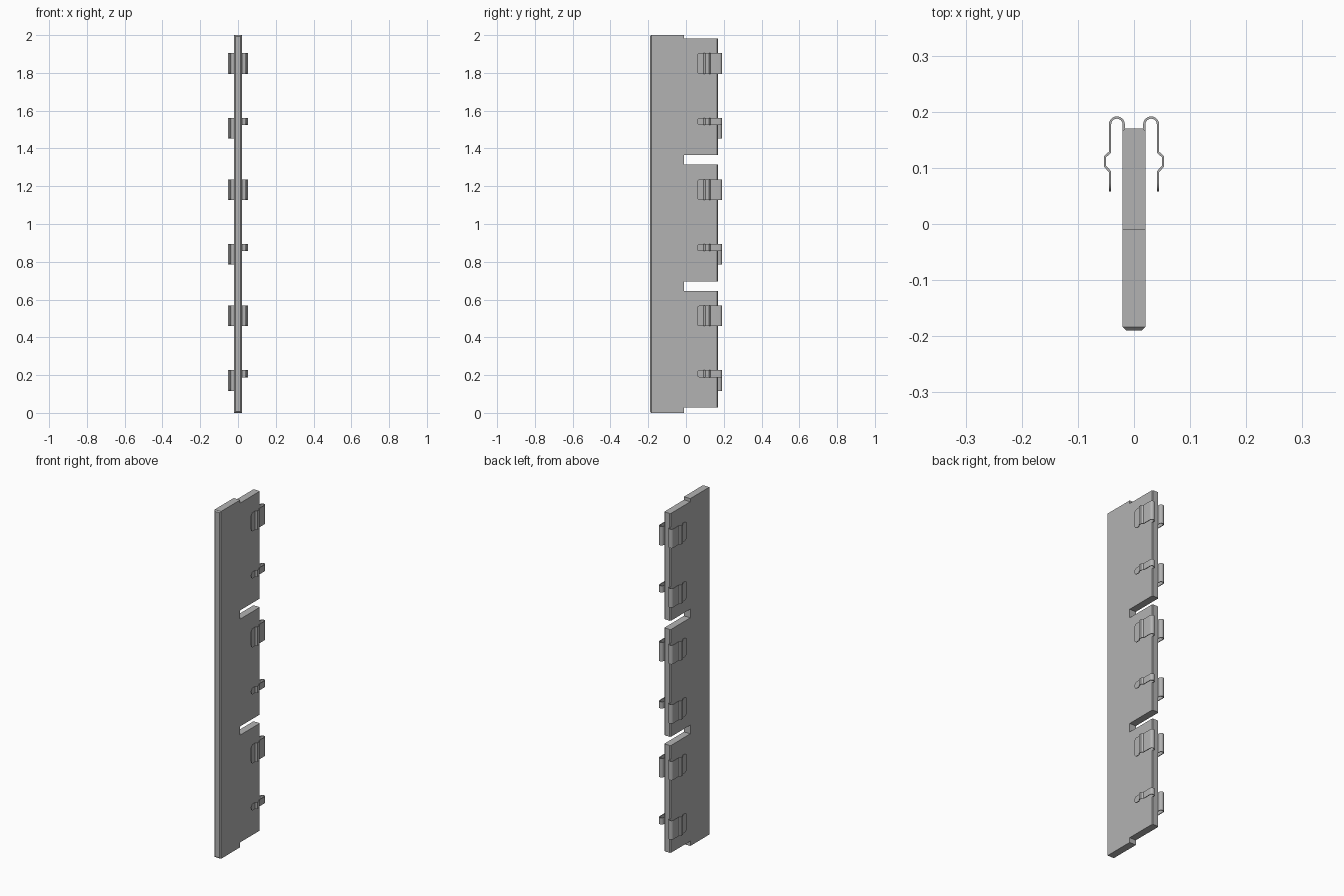
import bpy, bmesh, math
from mathutils import Vector

if "Cube" in bpy.data.objects:
    bpy.data.objects.remove(bpy.data.objects["Cube"])

grey = bpy.data.materials.new("plain grey")
grey.diffuse_color = (0.45, 0.45, 0.45, 1)
grey.use_nodes = True
grey.node_tree.nodes["Principled BSDF"].inputs["Base Color"].default_value = grey.diffuse_color

HALF_W = 0.0205
PERIOD = 0.668


def finish(name, bm, smooth=False):
    bmesh.ops.recalc_face_normals(bm, faces=bm.faces)
    me = bpy.data.meshes.new(name)
    bm.to_mesh(me)
    bm.free()
    me.materials.append(grey)
    ob = bpy.data.objects.new(name, me)
    bpy.context.collection.objects.link(ob)
    if smooth:
        bpy.ops.object.select_all(action='DESELECT')
        ob.select_set(True)
        bpy.context.view_layer.objects.active = ob
        bpy.ops.object.shade_smooth_by_angle(angle=math.radians(30))
    return ob


def extrude(points, offset):
    bm = bmesh.new()
    face = bm.faces.new([bm.verts.new(p) for p in points])
    ext = bmesh.ops.extrude_face_region(bm, geom=[face])
    moved = [g for g in ext["geom"] if isinstance(g, bmesh.types.BMVert)]
    bmesh.ops.translate(bm, verts=moved, vec=offset)
    return bm


# Flat blade: side outline with three tabs separated by notches
outline = [(-0.19, 0), (-0.01, 0)]
for i in range(3):
    low = 0.028 + i * PERIOD
    outline += [(-0.01, low), (0.17, low), (0.17, low + 0.618), (-0.01, low + 0.618)]
outline += [(-0.01, 2), (-0.19, 2)]
bm = extrude([(-HALF_W, y, z) for y, z in outline], (2 * HALF_W, 0, 0))

# Chamfers: all round the front face, vertical edges only on the tab backs
front = [e for e in bm.edges if all(v.co.y < -0.18 for v in e.verts)]
back = [e for e in bm.edges if all(v.co.y > 0.16 for v in e.verts)
        and abs(e.verts[0].co.z - e.verts[1].co.z) > 0.1]
bmesh.ops.bevel(bm, geom=front, offset=0.0065, segments=1, affect='EDGES')
bmesh.ops.bevel(bm, geom=back, offset=0.005, segments=1, affect='EDGES')
finish("blade", bm)


# Spring clip: bent strip, centre line seen from above
arc = [(0.0305 + 0.0122 * math.cos(a), 0.1775 + 0.0122 * math.sin(a))
       for a in (math.pi * (1 - k / 12) for k in range(13))]
path = [Vector(p) for p in [(0.0183, 0.163)] + arc + [
    (0.0427, 0.128), (0.0515, 0.120), (0.0515, 0.103), (0.0427, 0.093), (0.0427, 0.0575)]]


def offset_path(dist):
    result = []
    for i, p in enumerate(path):
        a = (p - path[i - 1]).normalized() if i else (path[1] - p).normalized()
        b = (path[i + 1] - p).normalized() if i < len(path) - 1 else a
        na, nb = Vector((-a.y, a.x)), Vector((-b.y, b.x))
        m = (na + nb).normalized()
        result.append(p + m * dist / m.dot(na))
    return result


def clip(name, side, top, height):
    ring = offset_path(0.002) + offset_path(-0.002)[::-1]
    bm = extrude([(side * p.x, p.y, top - height) for p in ring], (0, 0, height))
    # Rounded corners on the free end
    corners = [e for e in bm.edges if all(v.co.y < 0.058 for v in e.verts)
               and abs(e.verts[0].co.z - e.verts[1].co.z) < 1e-5]
    bmesh.ops.bevel(bm, geom=corners, offset=min(0.016, height * 0.45),
                    segments=5, profile=0.5, affect='EDGES')
    finish(name, bm, True)


# Each tab carries an upper and a lower clip per side; the lower right one is narrow
for i in range(3):
    for side, label in ((1, "right"), (-1, "left")):
        clip(f"upper_{label}_clip_{i + 1}", side, 0.568 + i * PERIOD, 0.109)
        clip(f"lower_{label}_clip_{i + 1}", side, 0.226 + i * PERIOD,
             0.038 if side > 0 else 0.109)
